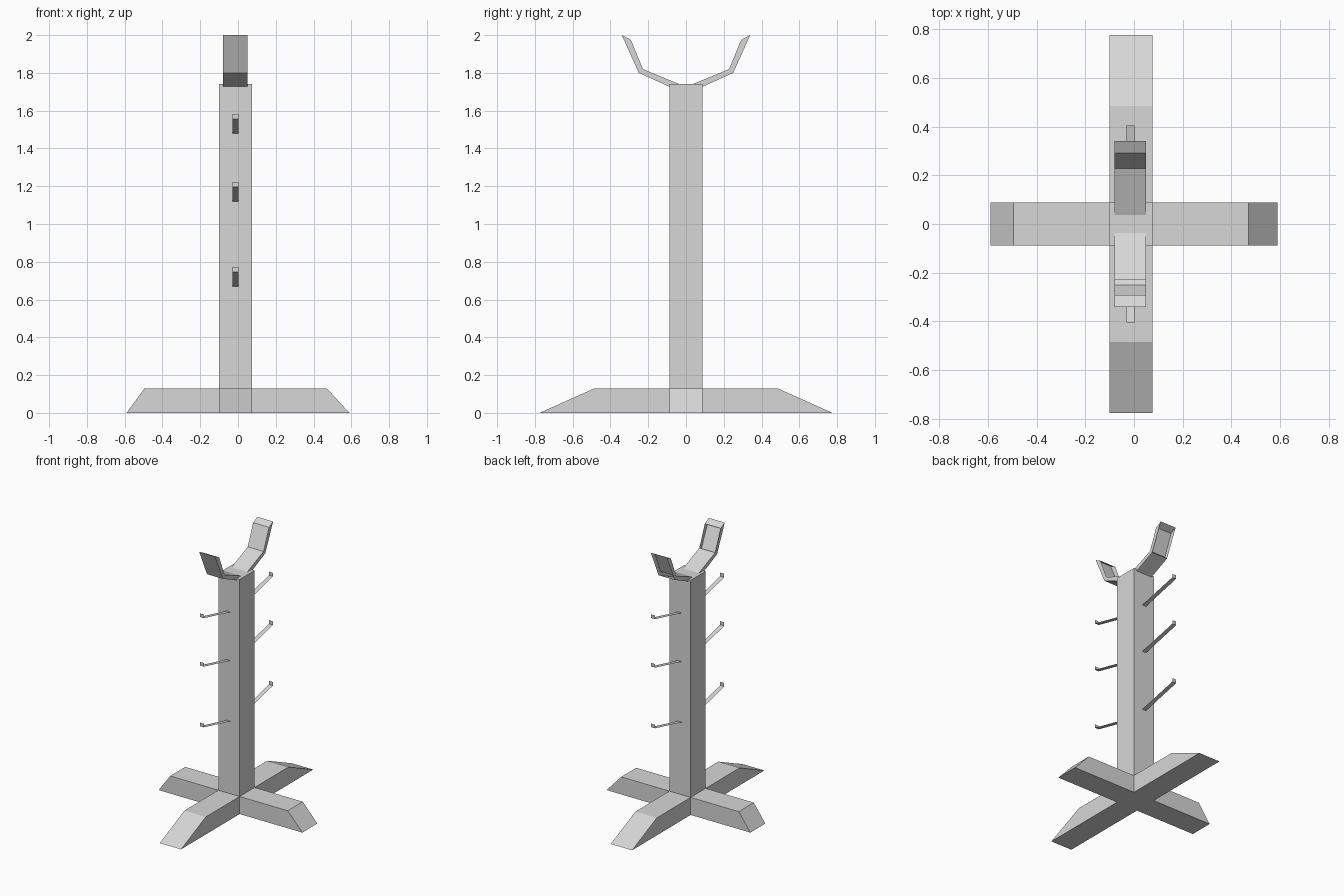
import bpy
import bmesh
from mathutils import Vector

cube = bpy.data.objects.get("Cube")
if cube:
    bpy.data.objects.remove(cube, do_unlink=True)

GREY = (0.68, 0.68, 0.68, 1.0)
grey = bpy.data.materials.new("light_grey")
grey.use_nodes = True
grey.diffuse_color = GREY
grey.node_tree.nodes["Principled BSDF"].inputs["Base Color"].default_value = GREY


def finish(name, bm):
    mesh = bpy.data.meshes.new(name)
    bm.to_mesh(mesh)
    bm.free()
    mesh.materials.append(grey)
    obj = bpy.data.objects.new(name, mesh)
    bpy.context.collection.objects.link(obj)
    return obj


def prism(name, profile, axis, low, high, open_side=None):
    """Extrude a (horizontal, z) profile along x or y; one side may stay open."""
    def place(p, depth):
        return (depth, p[0], p[1]) if axis == "x" else (p[0], depth, p[1])

    bm = bmesh.new()
    near = [bm.verts.new(place(p, low)) for p in profile]
    far = [bm.verts.new(place(p, high)) for p in profile]
    bm.faces.new(near)
    bm.faces.new(far)
    sides = []
    for i in range(len(profile)):
        j = (i + 1) % len(profile)
        sides.append(bm.faces.new((near[i], near[j], far[j], far[i])))
    bmesh.ops.recalc_face_normals(bm, faces=bm.faces[:])
    if open_side is not None:
        bmesh.ops.delete(bm, geom=[sides[open_side]], context="FACES_ONLY")
    return finish(name, bm)


def peg(name, side, z):
    """Thin rising strip with an upturned tip."""
    path = [(0.09, z), (0.405, z + 0.075), (0.405, z + 0.102)]
    bm = bmesh.new()
    rows = [[bm.verts.new((x, side * y, h)) for x in (-0.03, 0.003)] for y, h in path]
    for a, b in zip(rows, rows[1:]):
        bm.faces.new((a[0], a[1], b[1], b[0]))
    for f in bm.faces:
        f.normal_update()
        if f.normal.dot(Vector((0, -side, 1))) < 0:
            f.normal_flip()
    return finish(name, bm)


# Crossed feet with sloping ends
LEG_TOP = 0.13
X0, X1, HALF = -0.10, 0.075, 0.088
prism("side_feet", [(-0.59, 0), (0.59, 0), (0.47, LEG_TOP), (-0.495, LEG_TOP)],
      "y", -HALF, HALF)
prism("front_back_feet", [(-0.775, 0), (0.775, 0), (0.485, LEG_TOP), (-0.485, LEG_TOP)],
      "x", X0, X1)

# Upright post
prism("post", [(-HALF, LEG_TOP), (HALF, LEG_TOP), (HALF, 1.74), (-HALF, 1.74)],
      "x", X0, X1)

# Cradle arms, each with one open upper side
ARM = [(0.088, 1.727), (0.25, 1.80), (0.34, 2.0),
       (0.292, 1.975), (0.228, 1.82), (0.037, 1.741)]
for label, side, open_side in (("front", -1, 3), ("back", 1, 1)):
    prism(label + "_cradle_arm", [(side * y, z) for y, z in ARM],
          "x", -0.08, 0.05, open_side)
    # Pegs on this side of the post
    for level, z in (("lower", 0.67), ("middle", 1.12), ("upper", 1.48)):
        peg(label + "_" + level + "_peg", side, z)
